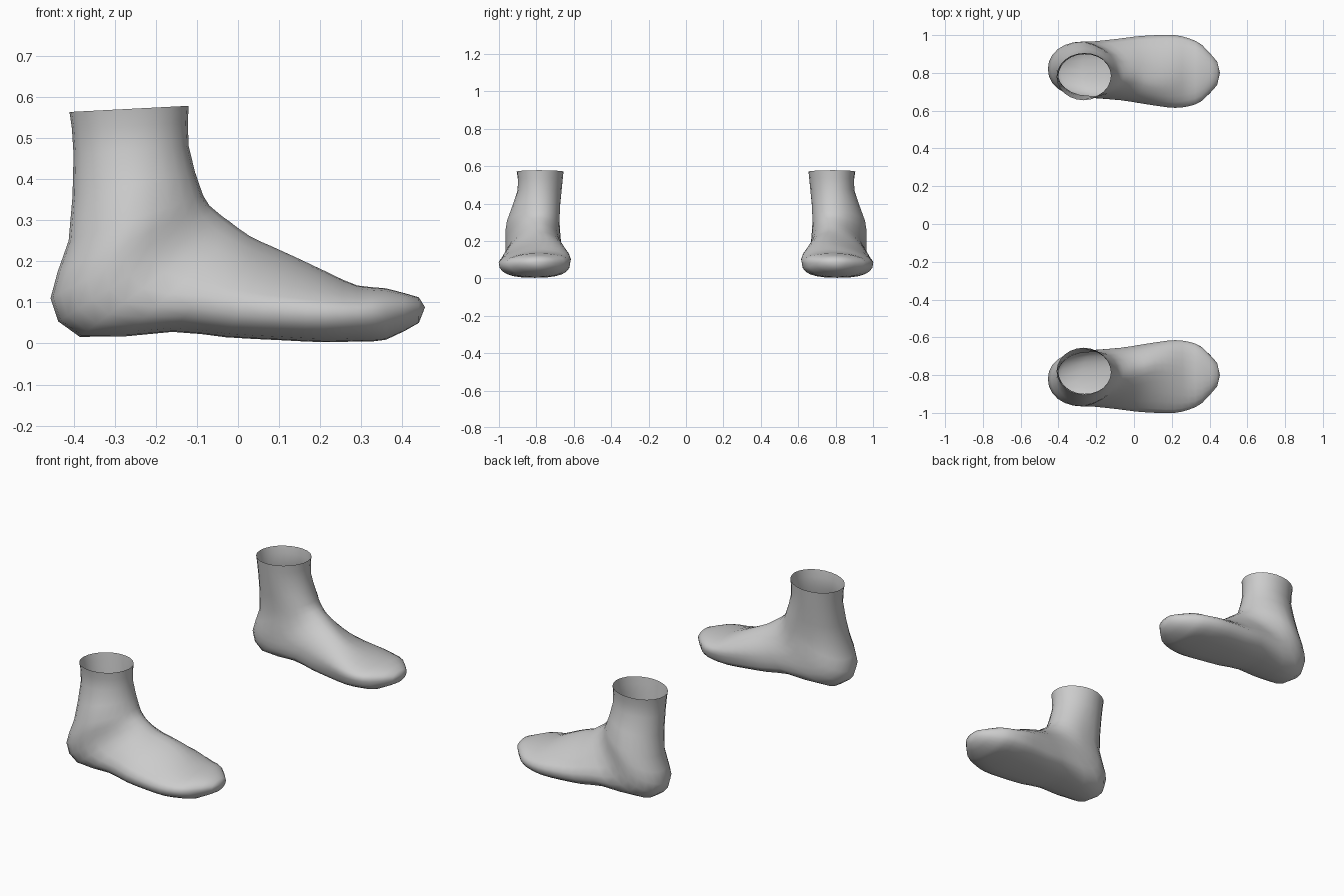
import bpy, bmesh, math

if "Cube" in bpy.data.objects:
    bpy.data.objects.remove(bpy.data.objects["Cube"])

SEG = 24

# Key sections from ankle opening to toes:
# instep x,z | heel/sole x,z | inner y, outer y | height of widest point
KEYS = [
    (-.12, .578, -.41, .563, .655, .905, .5),
    (-.12, .48, -.40, .46, .665, .90, .5),
    (-.085, .36, -.412, .25, .68, .958, .5),
    (-.055, .323, -.456, .11, .676, .966, .46),
    (-.02, .296, -.385, .016, .668, .965, .42),
    (.03, .26, -.16, .028, .658, .98, .38),
    (.08, .237, -.03, .015, .645, .993, .38),
    (.15, .205, .10, .008, .63, 1.0, .42),
    (.22, .172, .21, .003, .619, 1.0, .48),
    (.29, .141, .29, .005, .625, .983, .56),
    (.36, .134, .36, .009, .652, .948, .58),
    (.44, .112, .44, .05, .735, .86, .55),
]


def spow(v, e):
    return math.copysign(abs(v) ** e, v)


def bump(t, centre, width):
    return math.exp(-((t - centre) / width) ** 2)


def section(t):
    """Catmull-Rom interpolation of the key sections."""
    i = min(int(t), len(KEYS) - 2)
    f = t - i
    a, b, c, d = (KEYS[max(0, min(len(KEYS) - 1, i + k))] for k in (-1, 0, 1, 2))
    return [q + .5 * f * (r - p + f * (2 * p - 5 * q + 4 * r - s
            + f * (3 * (q - r) + s - p))) for p, q, r, s in zip(a, b, c, d)]


def ring(t):
    """Closed section: ridged instep above, flattened sole below."""
    tx, tz, bx, bz, yi, yo, h0 = section(t)
    mid, half = (yi + yo) / 2, (yo - yi) / 2
    n_top = 2 - .42 * bump(t, 6.5, 2.2) + .25 * bump(t, 10, 1)
    n_sole = 2 + .7 * bump(t, 7, 2.8)
    ridge = .785 - .04 * bump(t, 7, 1.8) + .012 * bump(t, 11, 1)
    for i in range(SEG):
        a = 2 * math.pi * i / SEG
        c, s = math.cos(a), math.sin(a)
        n = n_top if c > 0 else n_sole
        up = spow(c, 2 / n)
        h = h0 + up * ((1 - h0) if c > 0 else h0)
        y = mid + half * spow(s, 2 / n) + (ridge - mid) * max(0, up)
        yield bx + (tx - bx) * h, y, bz + (tz - bz) * h


def foot(name, side):
    bm = bmesh.new()
    loops = [[bm.verts.new((x, side * y, z)) for x, y, z in ring(k / 2)]
             for k in range(2 * len(KEYS) - 1)]
    # skin between sections
    for p, q in zip(loops, loops[1:]):
        for i in range(SEG):
            j = (i + 1) % SEG
            bm.faces.new((p[i], p[j], q[j], q[i]))
    # rounded toe tip
    tip = bm.verts.new((.455, side * .80, .088))
    for i in range(SEG):
        bm.faces.new((loops[-1][i], loops[-1][(i + 1) % SEG], tip))
    bmesh.ops.recalc_face_normals(bm, faces=bm.faces)
    for f in bm.faces:
        f.smooth = True
    me = bpy.data.meshes.new(name)
    bm.to_mesh(me)
    bm.free()
    ob = bpy.data.objects.new(name, me)
    bpy.context.collection.objects.link(ob)


# mirrored pair, open at the ankles
foot("left_foot", 1)
foot("right_foot", -1)
